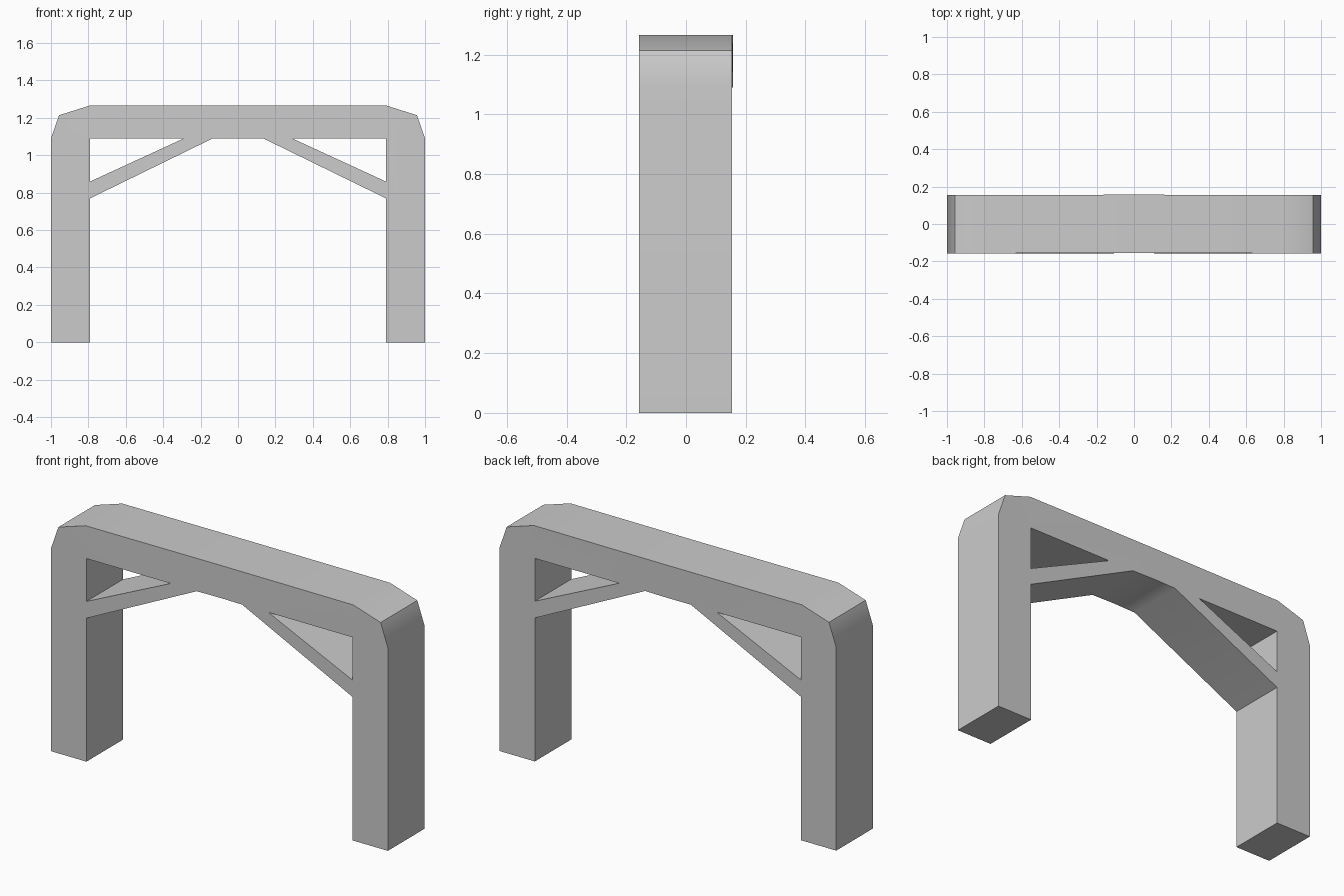
import bpy
import bmesh

if "Cube" in bpy.data.objects:
    bpy.data.objects.remove(bpy.data.objects["Cube"])

DEPTH = 0.311     # thickness along y
BOW = 0.003       # slight sideways bow at the middle of the beam
BACK = (DEPTH + BOW) / 2

# Right half outline points (x, z)
P = {
    "foot_in": (0.79, 0), "foot_out": (1.0, 0),
    "shoulder": (1.0, 1.09), "chamfer": (0.957, 1.214), "top": (0.795, 1.265),
    "mid_top": (0, 1.265), "mid_low": (0, 1.09),
    "brace_low": (0.135, 1.09), "brace_high": (0.29, 1.09),
    "inner": (0.79, 1.09), "leg_high": (0.79, 0.86), "leg_low": (0.79, 0.77),
}
REGIONS = [
    ("foot_in", "foot_out", "shoulder", "inner", "leg_high", "leg_low"),   # leg
    ("inner", "shoulder", "chamfer", "top"),                               # corner
    ("mid_low", "brace_low", "brace_high", "inner", "top", "mid_top"),     # beam
    ("leg_low", "leg_high", "brace_high", "brace_low"),                    # brace
]

# Flat mirrored profile
bm = bmesh.new()
for side in (1, -1):
    verts = {k: bm.verts.new((side * x, -BACK, z)) for k, (x, z) in P.items()}
    for region in REGIONS:
        loop = [verts[k] for k in region]
        bm.faces.new(loop if side == 1 else loop[::-1])
bmesh.ops.remove_doubles(bm, verts=bm.verts[:], dist=1e-5)

# Extrude to depth, then bow the centre slightly
ext = bmesh.ops.extrude_face_region(bm, geom=bm.faces[:])
back = [g for g in ext["geom"] if isinstance(g, bmesh.types.BMVert)]
bmesh.ops.translate(bm, verts=back, vec=(0, DEPTH, 0))
for v in bm.verts:
    if abs(v.co.x) < 1e-4:
        v.co.y += BOW
bmesh.ops.recalc_face_normals(bm, faces=bm.faces[:])

mesh = bpy.data.meshes.new("braced_frame")
bm.to_mesh(mesh)
bm.free()
frame = bpy.data.objects.new("braced_frame", mesh)
bpy.context.collection.objects.link(frame)

# Soft shading over the corner chamfers, sharp elsewhere
bpy.context.view_layer.objects.active = frame
frame.select_set(True)
bpy.ops.object.shade_smooth_by_angle(angle=0.52)
weighted = frame.modifiers.new("weighted_normals", "WEIGHTED_NORMAL")
weighted.keep_sharp = True
